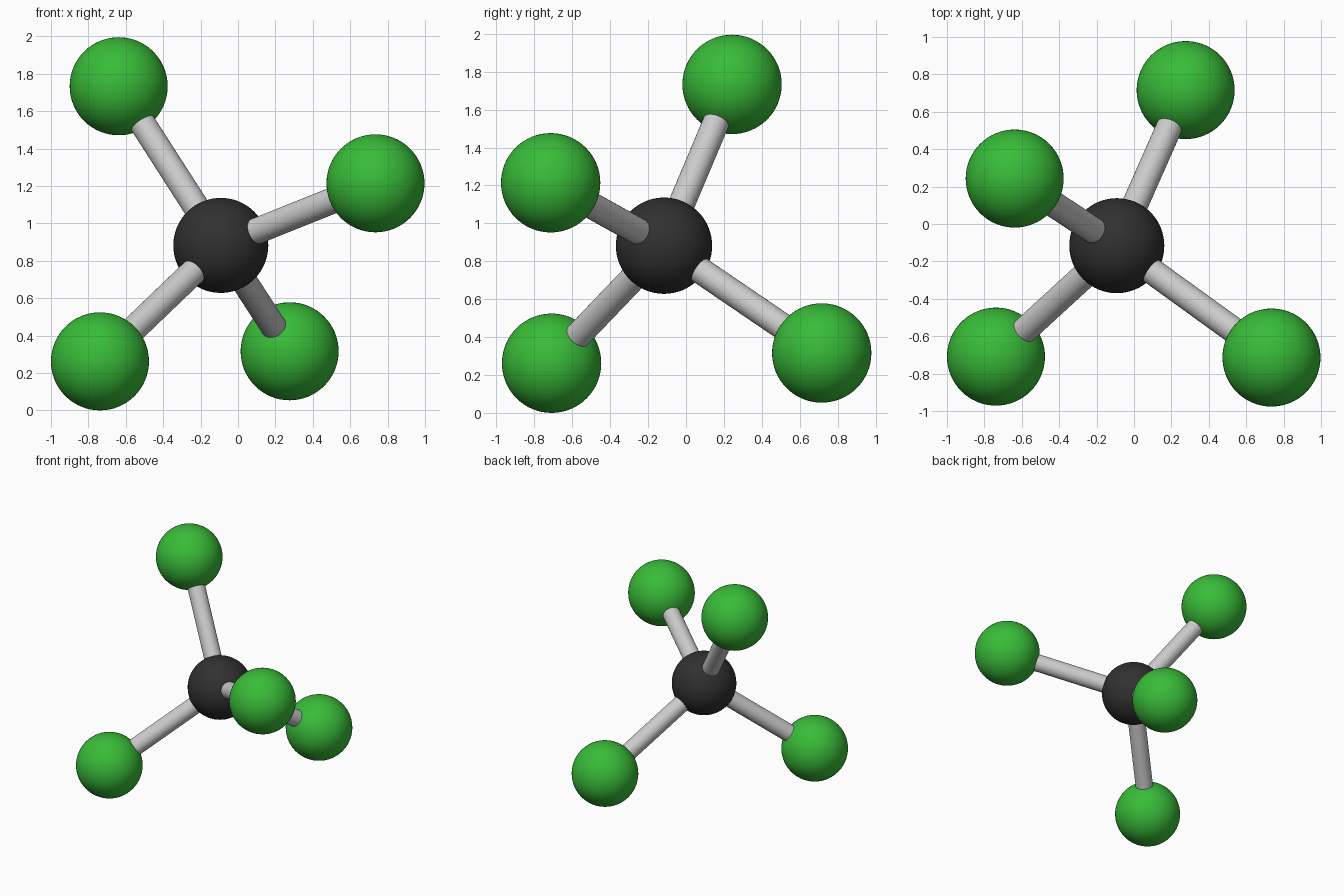
import bpy
from mathutils import Vector

if "Cube" in bpy.data.objects:
    bpy.data.objects.remove(bpy.data.objects["Cube"])

CENTRE = Vector((-0.092, -0.116, 0.882))
OUTER = [(-0.638, 0.243, 1.733), (0.735, -0.714, 1.214),
         (-0.738, -0.709, 0.262), (0.276, 0.716, 0.316)]


def colour(name, rgb):
    mat = bpy.data.materials.new(name)
    mat.diffuse_color = (*rgb, 1)
    mat.use_nodes = True
    mat.node_tree.nodes["Principled BSDF"].inputs["Base Color"].default_value = mat.diffuse_color
    return mat


def ball(name, pos, radius, mat):
    bpy.ops.mesh.primitive_uv_sphere_add(segments=64, ring_count=32, radius=radius, location=pos)
    obj = bpy.context.object
    obj.name = name
    obj.data.materials.append(mat)
    bpy.ops.object.shade_smooth()


def rod(name, a, b, radius):
    d = b - a
    bpy.ops.mesh.primitive_cylinder_add(vertices=48, radius=radius, depth=d.length, location=(a + b) / 2)
    obj = bpy.context.object
    obj.name = name
    obj.rotation_euler = d.to_track_quat('Z', 'Y').to_euler()
    bpy.ops.object.shade_smooth_by_angle()


dark = colour("dark", (0.03, 0.03, 0.03))
green = colour("green", (0.04, 0.5, 0.04))

# central atom
ball("central_atom", CENTRE, 0.254, dark)

# four outer atoms, each joined to the centre by a bond
for i, p in enumerate(OUTER, 1):
    pos = Vector(p)
    ball(f"outer_atom_{i}", pos, 0.262, green)
    rod(f"bond_{i}", CENTRE, pos, 0.07)
